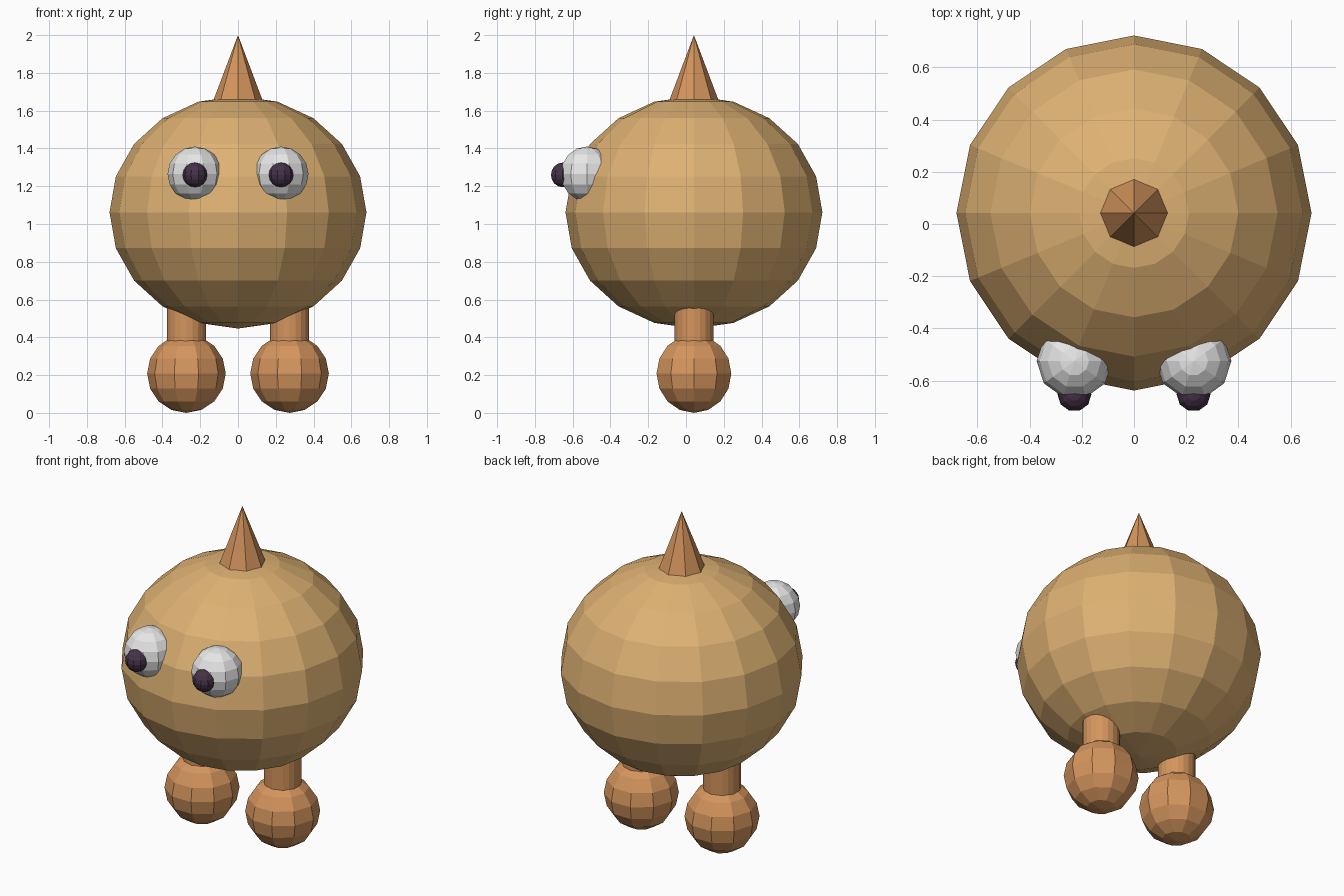
import bpy
import math

cube = bpy.data.objects.get("Cube")
if cube:
    bpy.data.objects.remove(cube, do_unlink=True)


def material(name, rgb):
    mat = bpy.data.materials.new(name)
    mat.use_nodes = True
    colour = (*rgb, 1.0)
    mat.diffuse_color = colour
    mat.node_tree.nodes["Principled BSDF"].inputs["Base Color"].default_value = colour
    return mat


TAN = material("tan", (0.73, 0.44, 0.17))
ORANGE = material("orange_brown", (0.66, 0.30, 0.11))
WHITE = material("eye_white", (0.80, 0.80, 0.80))
PURPLE = material("dark_purple", (0.06, 0.032, 0.065))


def finish(name, mat):
    obj = bpy.context.object
    obj.name = name
    obj.data.materials.append(mat)
    return obj


def ball(name, location, radius, mat, segments=10, rings=8, squash=1.0):
    # Quarter turn puts a vertex on the front and back
    bpy.ops.mesh.primitive_uv_sphere_add(
        segments=segments, ring_count=rings, radius=radius,
        location=location, rotation=(0, 0, math.pi / 2))
    obj = finish(name, mat)
    obj.scale.z = squash
    return obj


CENTRE_Y = 0.042

# Round body, slightly flattened
ball("body", (0, CENTRE_Y, 1.062), 0.68, TAN, 16, 10, 0.905)

# Horn with its base sunk in the body
bpy.ops.mesh.primitive_cone_add(
    vertices=8, radius1=0.151, radius2=0, depth=0.4, location=(0, CENTRE_Y, 1.8))
finish("horn", ORANGE)

# Paired eyes, legs and feet
for side, x in (("left", 1), ("right", -1)):
    ball(side + "_eye", (x * 0.228, -0.525, 1.265), 0.145, WHITE)
    ball(side + "_pupil", (x * 0.228, -0.653, 1.26), 0.065, PURPLE)
    ball(side + "_foot", (x * 0.273, CENTRE_Y, 0.208), 0.208, ORANGE)
    bpy.ops.mesh.primitive_cylinder_add(
        vertices=20, radius=0.104, depth=0.42, location=(x * 0.273, CENTRE_Y, 0.49))
    finish(side + "_leg", ORANGE)
